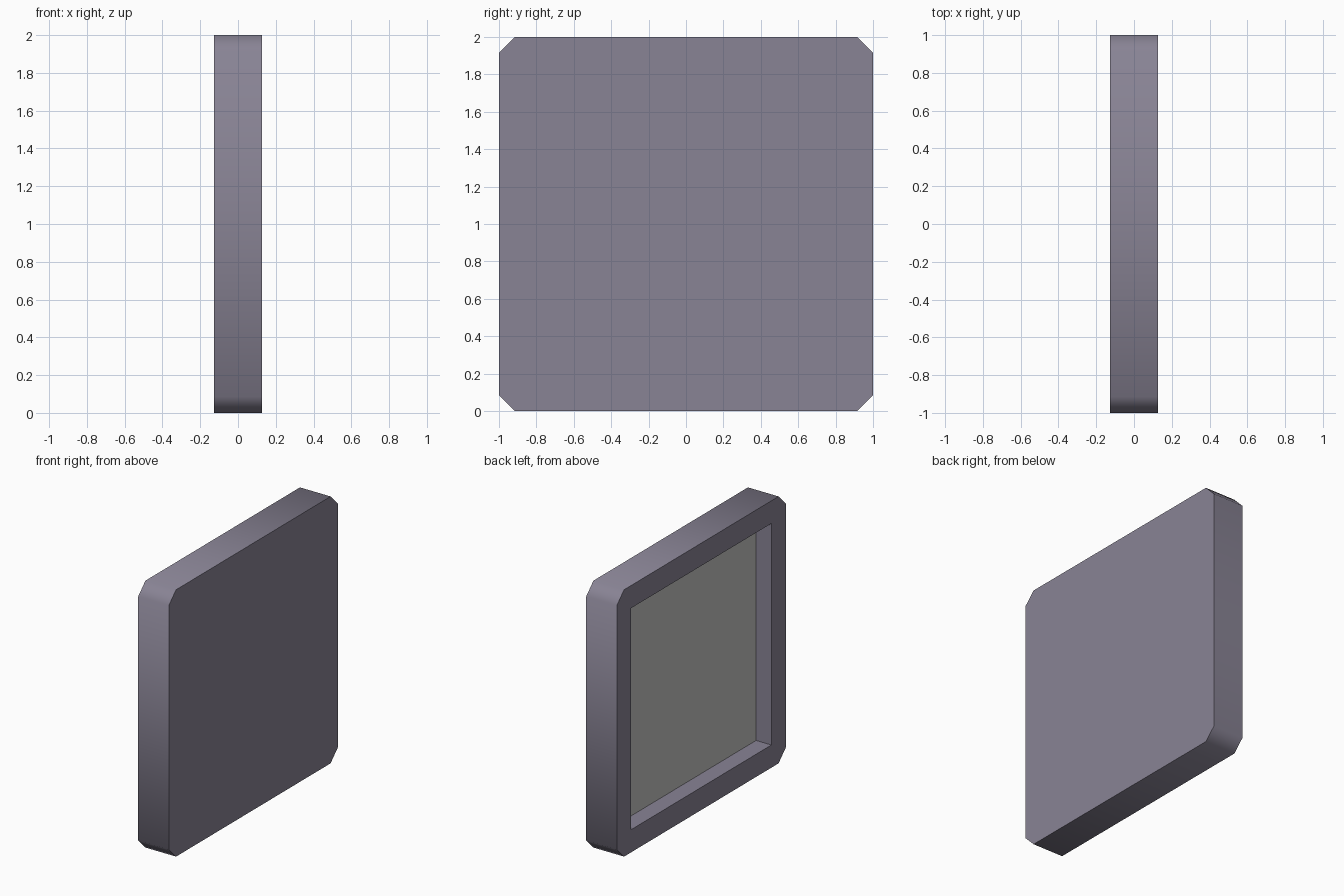
import bpy, bmesh, math

default = bpy.data.objects.get("Cube")
if default:
    bpy.data.objects.remove(default, do_unlink=True)

THICK = 0.254      # along x
CHAMFER = 0.085    # clipped corners of the casing
OPENING = 1.66     # side of the square recess
FLOOR_X = 0.0      # depth at which the recess ends


def flat_material(name, rgb):
    mat = bpy.data.materials.new(name)
    mat.use_nodes = True
    mat.diffuse_color = (*rgb, 1)
    mat.node_tree.nodes["Principled BSDF"].inputs["Base Color"].default_value = (*rgb, 1)
    return mat


def box(name, size, centre, chamfer=0):
    """Box, optionally with the four edges running along x chamfered."""
    bm = bmesh.new()
    bmesh.ops.create_cube(bm, size=1)
    bmesh.ops.scale(bm, vec=size, verts=bm.verts)
    bmesh.ops.translate(bm, vec=centre, verts=bm.verts)
    if chamfer:
        along_x = [e for e in bm.edges
                   if abs(e.verts[0].co.x - e.verts[1].co.x) > 0.1]
        bmesh.ops.bevel(bm, geom=along_x, offset=chamfer, segments=1,
                        affect='EDGES', profile=0.5)
    mesh = bpy.data.meshes.new(name)
    bm.to_mesh(mesh)
    bm.free()
    obj = bpy.data.objects.new(name, mesh)
    bpy.context.collection.objects.link(obj)
    return obj


# Casing: square slab with clipped corners
casing = box("panel_casing", (THICK, 2, 2), (0, 0, 1), CHAMFER)
casing.data.materials.append(flat_material("purple_grey_casing", (0.25, 0.23, 0.30)))
casing.data.materials.append(flat_material("light_grey_screen", (0.55, 0.55, 0.53)))

# Square recess cut into the -x side
cutter = box("recess_cutter", (1, OPENING, OPENING), (FLOOR_X - 0.5, 0, 1))
cutter.hide_render = True
cut = casing.modifiers.new("recess", 'BOOLEAN')
cut.operation = 'DIFFERENCE'
cut.solver = 'EXACT'
cut.object = cutter

bpy.ops.object.select_all(action='DESELECT')
casing.select_set(True)
bpy.context.view_layer.objects.active = casing
bpy.ops.object.modifier_apply(modifier=cut.name)
bpy.data.objects.remove(cutter, do_unlink=True)

# Floor of the recess is the grey screen
for face in casing.data.polygons:
    is_floor = abs(face.center.x - FLOOR_X) < 0.01 and face.normal.x < -0.9
    face.material_index = 1 if is_floor else 0

# Rim blends around the clipped corners, right angles stay sharp
bpy.ops.object.shade_smooth_by_angle(angle=math.radians(60))
